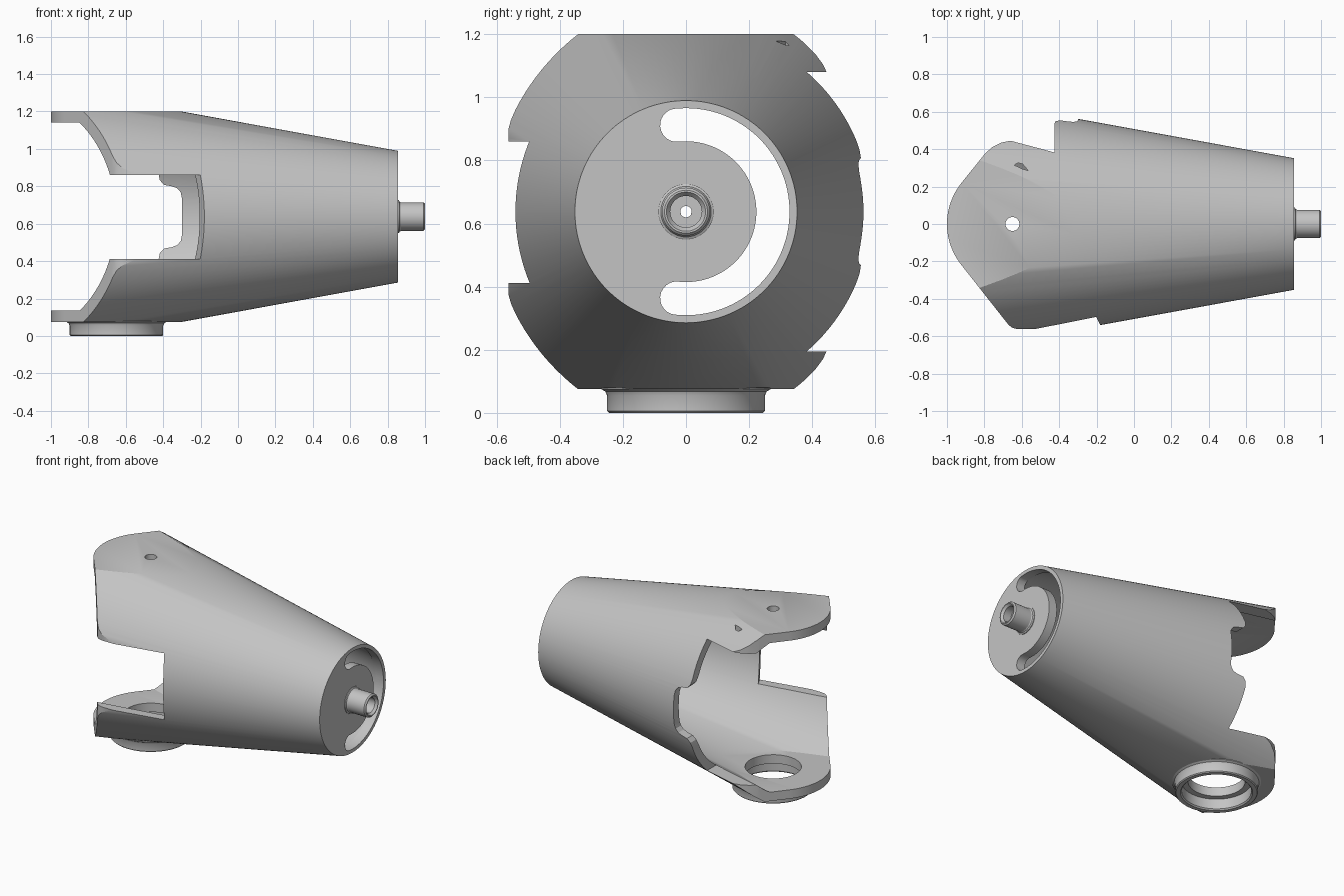
import bpy, bmesh, math
from mathutils import Matrix, Vector

if "Cube" in bpy.data.objects:
    bpy.data.objects.remove(bpy.data.objects["Cube"])

grey = bpy.data.materials.new("plain grey")
grey.use_nodes = True
colour = (0.55, 0.55, 0.55, 1)
grey.diffuse_color = colour
grey.node_tree.nodes["Principled BSDF"].inputs["Base Color"].default_value = colour

AXIS_Z = 0.6375      # height of the cone axis
PIVOT_X = -0.65      # pivot of the fork end
END_X = 0.855        # closed end of the cone


def to_object(name, bm):
    bmesh.ops.recalc_face_normals(bm, faces=bm.faces)
    mesh = bpy.data.meshes.new(name)
    bm.to_mesh(mesh)
    bm.free()
    obj = bpy.data.objects.new(name, mesh)
    bpy.context.collection.objects.link(obj)
    mesh.materials.append(grey)
    return obj


def prism(name, points, axis, lo, hi):
    """Extrude a flat outline along x, y or z."""
    place = {"x": lambda a, b, h: (h, a, b),
             "y": lambda a, b, h: (a, h, b),
             "z": lambda a, b, h: (a, b, h)}[axis]
    bm = bmesh.new()
    face = bm.faces.new([bm.verts.new(place(a, b, lo)) for a, b in points])
    ext = bmesh.ops.extrude_face_region(bm, geom=[face])
    moved = [v for v in ext["geom"] if isinstance(v, bmesh.types.BMVert)]
    bmesh.ops.translate(bm, verts=moved, vec=Vector(place(0, 0, hi - lo)))
    return to_object(name, bm)


def lathe(name, profile, axis, centre, steps=96):
    """Spin a closed (radius, height) outline about x or z; zero radius closes an end."""
    bm = bmesh.new()
    verts = [bm.verts.new((r, 0, h)) for r, h in profile]
    n = len(verts)
    edges = [bm.edges.new((verts[i], verts[(i + 1) % n])) for i in range(n)
             if profile[i][0] + profile[(i + 1) % n][0] > 0]
    bmesh.ops.spin(bm, geom=verts + edges, axis=(0, 0, 1), cent=(0, 0, 0),
                   angle=math.tau, steps=steps, use_merge=True)
    bmesh.ops.remove_doubles(bm, verts=bm.verts, dist=1e-5)
    turn = Matrix.Rotation(math.pi / 2, 4, "Y") if axis == "x" else Matrix()
    bm.transform(Matrix.Translation(centre) @ turn)
    return to_object(name, bm)


def combine(obj, other, operation="DIFFERENCE"):
    """Apply a boolean and discard the cutter."""
    mod = obj.modifiers.new("cut", "BOOLEAN")
    mod.operation, mod.object, mod.solver = operation, other, "EXACT"
    graph = bpy.context.evaluated_depsgraph_get()
    mesh = bpy.data.meshes.new_from_object(obj.evaluated_get(graph))
    obj.modifiers.clear()
    obj.data = mesh
    bpy.data.objects.remove(other)


def slab(lo, hi):
    return prism("slab", [(-2, -2), (2, -2), (2, 2), (-2, 2)], "z", lo, hi)


def arc(cx, cy, r, start, end, steps):
    angles = [math.radians(start + (end - start) * i / steps) for i in range(steps + 1)]
    return [(cx + r * math.cos(a), cy + r * math.sin(a)) for a in angles]


def cylinder(x, r, lo, hi):
    return prism("hole", arc(x, 0, r, 0, 352.5, 47), "z", lo, hi)


axis_centre = (0, 0, AXIS_Z)

# Tapered housing with flattened top and bottom
housing = lathe("housing", [(0, -1.1), (0.708, -1.1), (0.352, END_X), (0, END_X)],
                "x", axis_centre, 128)
combine(housing, slab(0.075, 1.2), "INTERSECT")

# Rounded fork outline seen in plan
plan = ([(1, -0.5625), (1, 0.8), (-0.6, 0.8), (-0.62, 0.445), (-0.66, 0.445),
         (-0.71, 0.435), (-0.76, 0.41), (-0.8, 0.372)]
        + arc(PIVOT_X, 0, 0.35, 141, 219, 24)
        + [(-0.69, -0.515), (-0.67, -0.54), (-0.65, -0.555), (-0.62, -0.5625)])
combine(housing, prism("plan", plan, "z", -1, 2), "INTERSECT")

# Hollow interior
cavity = lathe("cavity", [(0, -1.2), (0.65, -1.2), (0.331, 0.795), (0, 0.795)],
               "x", axis_centre, 128)
combine(cavity, slab(0.135, 1.14), "INTERSECT")
combine(housing, cavity)

# Front window with a slanted inner edge
front = [(-1.3, -0.3), (-0.3, -0.3), (0.05, -1), (-1.3, -1)]
combine(housing, prism("front_window", front, "z", 0.412, 0.86))

# Stepped back window, mirrored about the axis height
half = [(-1.3, 0.443), (-0.425, 0.443), (-0.425, 0.23), (-0.418, 0.195),
        (-0.395, 0.17), (-0.355, 0.163), (-0.325, 0.152), (-0.306, 0.13), (-0.3, 0.1)]
back = [(x, AXIS_Z + h) for x, h in half] + [(x, AXIS_Z - h) for x, h in reversed(half)]
combine(housing, prism("back_window", back, "y", 0.05, 1))

# Curved slot in the end cap
slot = (arc(0, 0, 0.328, -96, 96, 64)
        + arc(-0.029, 0.274, 0.053, 96, 276, 12)[1:-1]
        + arc(0, 0, 0.223, 96, -96, 64)
        + arc(-0.029, -0.274, 0.053, 84, 264, 12)[1:-1])
slot = [(y, z + AXIS_Z) for y, z in slot]
combine(housing, prism("slot", slot, "x", 0.7, 1))

# Pivot holes, shaft hole and the small opening in the top
combine(housing, cylinder(PIVOT_X, 0.037, 1, 1.4))
combine(housing, cylinder(PIVOT_X, 0.172, -0.2, 0.3))
bore = [(y, z + AXIS_Z) for y, z in arc(0, 0, 0.018, 0, 345, 23)]
combine(housing, prism("bore", bore, "x", 0.7, 1))
nick = [(-0.64, 0.315), (-0.62, 0.327), (-0.595, 0.32), (-0.565, 0.285), (-0.6, 0.296)]
combine(housing, prism("nick", nick, "z", 1.05, 1.3))

# Bearing ring under the fork
ring = lathe("bearing_ring",
             [(0.21, 0.08), (0.21, 0.008), (0.218, 0), (0.244, 0), (0.25, 0.006),
              (0.25, 0.055), (0.256, 0.068), (0.27, 0.076), (0.27, 0.08)],
             "z", (PIVOT_X, 0, 0))

# Hollow end shaft with a flared foot
shaft = lathe("end_shaft",
              [(0.018, 0.85), (0.088, 0.85), (0.088, 0.86), (0.08, 0.864), (0.076, 0.872),
               (0.076, 0.992), (0.068, 1), (0.062, 1), (0.05, 0.985), (0.05, 0.93),
               (0.018, 0.93)],
              "x", axis_centre, 48)

# Smooth curved walls, keep the cut edges sharp
bpy.ops.object.select_all(action="DESELECT")
for obj in (housing, ring, shaft):
    obj.select_set(True)
bpy.context.view_layer.objects.active = housing
bpy.ops.object.shade_smooth_by_angle(angle=math.radians(25))
